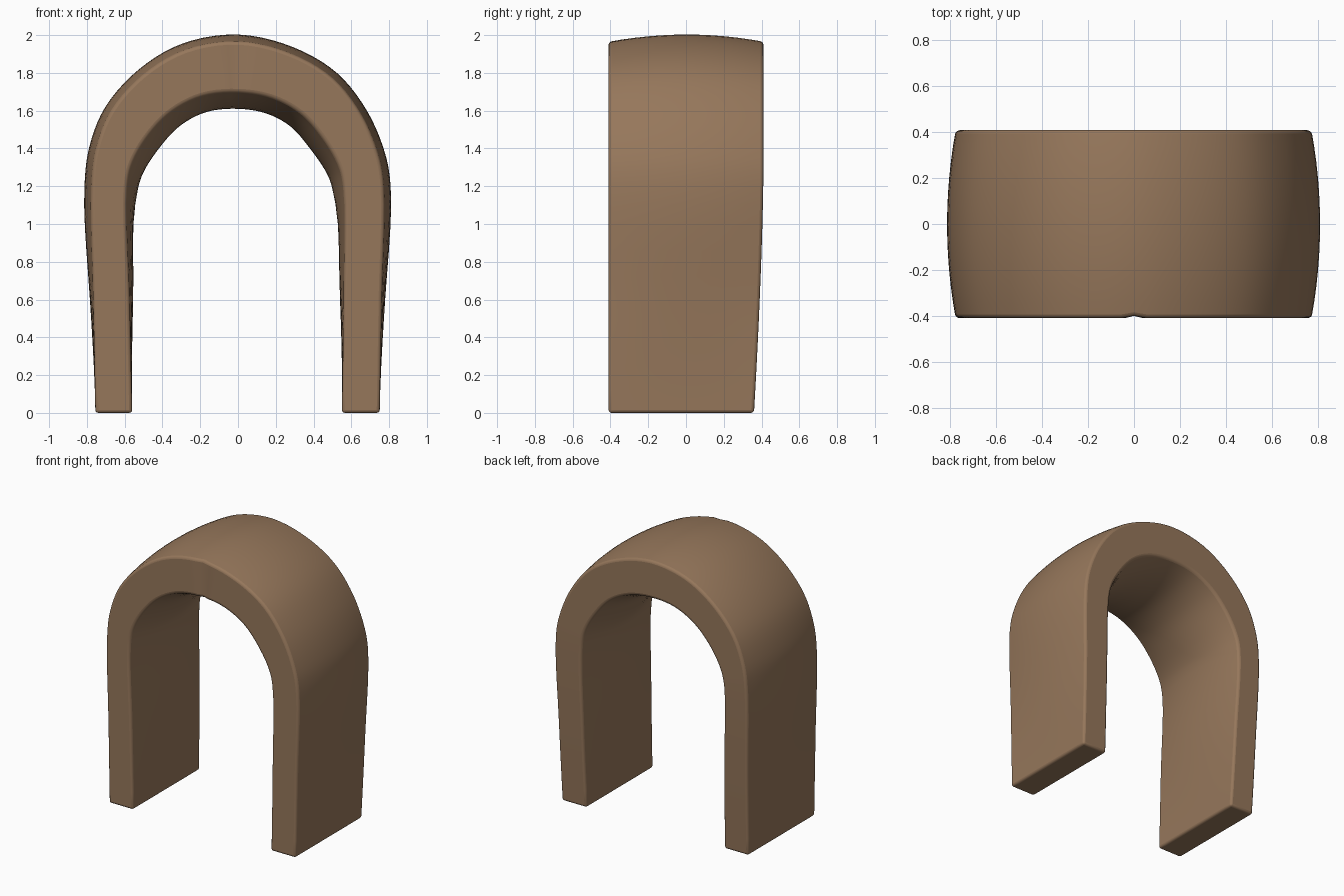
import bpy
import bmesh
import math
from mathutils import Vector

cube = bpy.data.objects.get("Cube")
if cube:
    bpy.data.objects.remove(cube, do_unlink=True)

# Rim outlines of the arch, from the foot on -x over the crown to the foot on +x
OUTER_RIM = [(-.755, 0), (-.765, .6), (-.775, 1.2), (-.75, 1.4), (-.67, 1.6), (-.5, 1.79),
             (-.28, 1.92), (0, 1.965), (.28, 1.9), (.5, 1.77), (.65, 1.58), (.74, 1.37),
             (.77, 1.2), (.76, .6), (.75, 0)]
INNER_RIM = [(-.56, 0), (-.575, .6), (-.59, 1.2), (-.56, 1.33), (-.47, 1.48), (-.35, 1.6),
             (-.19, 1.68), (0, 1.7), (.18, 1.67), (.33, 1.59), (.44, 1.47), (.53, 1.32),
             (.56, 1.2), (.56, .6), (.55, 0)]
STEPS = 5     # samples between outline points
ACROSS = 12   # strips across the depth
HALF_DEPTH = .41


def smooth_path(points):
    """Sample a smooth curve through the points."""
    pts = [Vector(p) for p in points]
    pts = [2 * pts[0] - pts[1]] + pts + [2 * pts[-1] - pts[-2]]
    path = []
    for a, b, c, d in zip(pts, pts[1:], pts[2:], pts[3:]):
        # Centripetal knots keep the uneven spacing free of overshoot
        k1 = (b - a).length ** .5
        k2 = k1 + (c - b).length ** .5
        k3 = k2 + (d - c).length ** .5
        for i in range(STEPS):
            t = k1 + (k2 - k1) * i / STEPS
            p = a.lerp(b, t / k1)
            q = b.lerp(c, (t - k1) / (k2 - k1))
            r = c.lerp(d, (t - k2) / (k3 - k2))
            p = p.lerp(q, t / k2)
            q = q.lerp(r, (t - k1) / (k3 - k1))
            path.append(p.lerp(q, (t - k1) / (k2 - k1)))
    path.append(pts[-2])
    return path


def normals(path):
    """Directions pointing out of the arch."""
    result = []
    for i in range(len(path)):
        d = path[min(i + 1, len(path) - 1)] - path[max(i - 1, 0)]
        result.append(Vector((-d.y, d.x)).normalized())
    return result


def ease(value):
    value = max(0, min(1, value))
    return value * value * (3 - 2 * value)


def build_arch():
    outer, inner = smooth_path(OUTER_RIM), smooth_path(INNER_RIM)
    bm = bmesh.new()
    sections = []
    for po, no, pi, ni in zip(outer, normals(outer), inner, normals(inner)):
        # The section swells at mid depth, more so towards the crown
        swell_out = .038 * ease(po.y / 1.2)
        swell_in = .035 * ease(pi.y / 1.1) + .055 * ease((pi.y - .9) / .6)
        # The rear narrows at the feet; a shallow seam marks the front of the crown
        back = HALF_DEPTH - .05 * (1 - min(1, po.y / 1.3)) ** 1.5
        seam = .01 * math.exp(-(po.x / .015) ** 2) * (po.y > 1)
        front = -HALF_DEPTH + seam
        ring = []
        for point, normal, swell, order in ((po, no, swell_out, range(ACROSS + 1)),
                                            (pi, ni, -swell_in, range(ACROSS, -1, -1))):
            for j in order:
                u = j / ACROSS
                p = point + normal * swell * (1 - (2 * u - 1) ** 2)
                ring.append(bm.verts.new((p.x, front + (back - front) * u, max(p.y, 0))))
        sections.append(ring)
    # Skin the sections and close both feet
    for a, b in zip(sections, sections[1:]):
        for j in range(len(a)):
            k = (j + 1) % len(a)
            bm.faces.new((a[j], a[k], b[k], b[j]))
    for ring in (sections[0], sections[-1]):
        bm.faces.new(ring)
    bmesh.ops.recalc_face_normals(bm, faces=bm.faces)
    mesh = bpy.data.meshes.new("arch")
    bm.to_mesh(mesh)
    bm.free()
    arch = bpy.data.objects.new("arch", mesh)
    bpy.context.collection.objects.link(arch)
    return arch


# Clay brown
brown = bpy.data.materials.new("clay brown")
brown.use_nodes = True
colour = (.305, .185, .105, 1)
brown.diffuse_color = colour
brown.node_tree.nodes["Principled BSDF"].inputs["Base Color"].default_value = colour

# Arch with softened rims
arch = build_arch()
arch.data.materials.append(brown)
bevel = arch.modifiers.new("soft rims", 'BEVEL')
bevel.width = .016
bevel.segments = 3
bevel.limit_method = 'ANGLE'
bevel.angle_limit = math.radians(50)
bpy.ops.object.select_all(action='DESELECT')
arch.select_set(True)
bpy.context.view_layer.objects.active = arch
bpy.ops.object.shade_smooth_by_angle(angle=math.radians(40))
